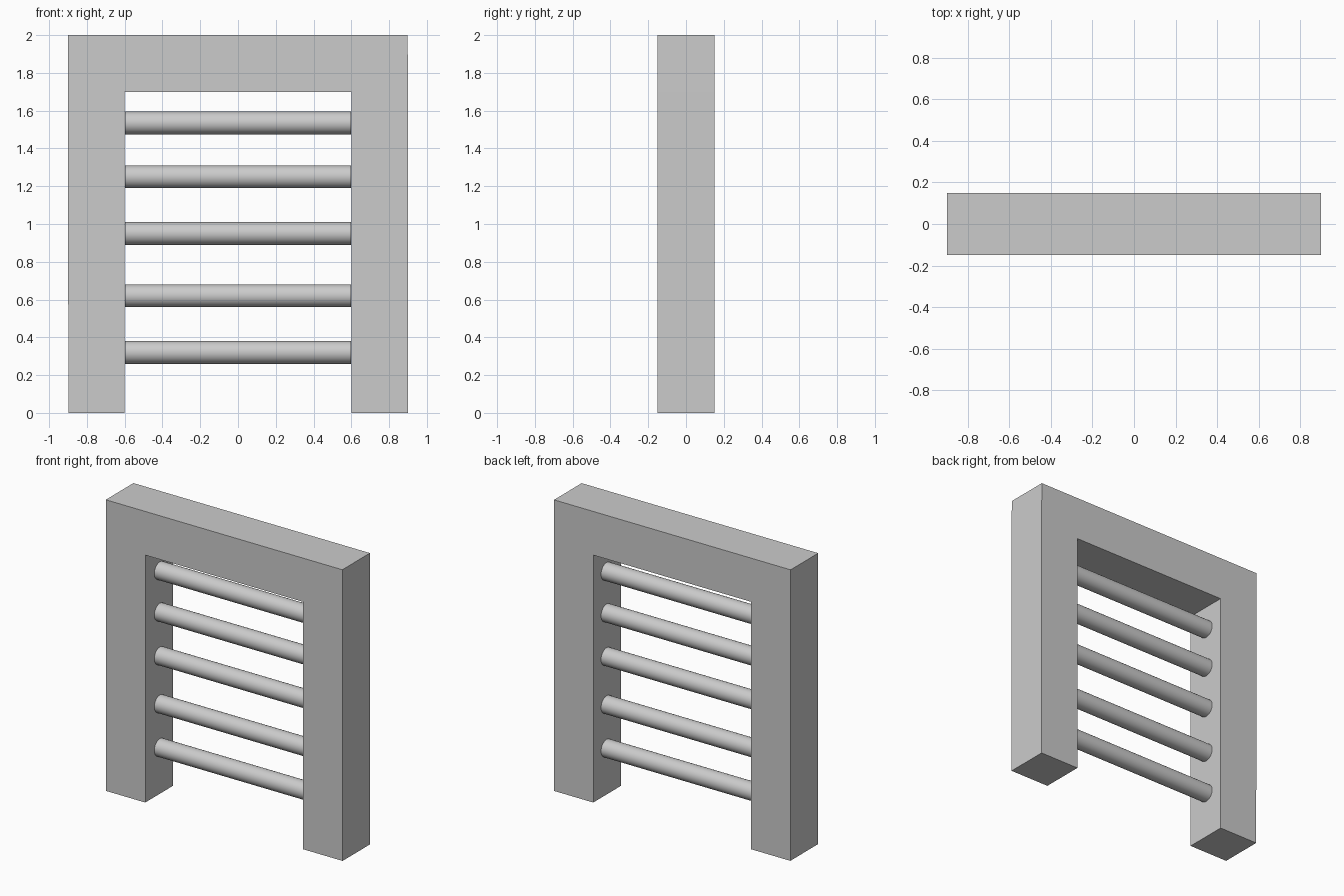
import bpy, bmesh, math

if "Cube" in bpy.data.objects:
    bpy.data.objects.remove(bpy.data.objects["Cube"])

DEPTH = 0.30
BAR_RADIUS = 0.06
BAR_HEIGHTS = [0.32, 0.62, 0.95, 1.25, 1.535]


def make_object(name, bm):
    mesh = bpy.data.meshes.new(name)
    bm.to_mesh(mesh)
    bm.free()
    obj = bpy.data.objects.new(name, mesh)
    bpy.context.collection.objects.link(obj)
    return obj


# Frame: two posts and a top beam as one extruded profile (x, z)
profile = [(-0.898, 0), (-0.6, 0), (-0.6, 1.7), (0.6, 1.7), (0.6, 0),
           (0.9, 0), (0.9, 1.7), (0.898, 2), (-0.9, 2), (-0.9, 1.7)]
bm = bmesh.new()
face = bm.faces.new([bm.verts.new((x, -DEPTH / 2, z)) for x, z in profile])
side = bmesh.ops.extrude_face_region(bm, geom=[face], use_keep_orig=True)
moved = [g for g in side["geom"] if isinstance(g, bmesh.types.BMVert)]
bmesh.ops.translate(bm, verts=moved, vec=(0, DEPTH, 0))
bmesh.ops.recalc_face_normals(bm, faces=bm.faces)
make_object("frame", bm)

# Round crossbars between the posts
for i, z in enumerate(BAR_HEIGHTS, 1):
    bpy.ops.mesh.primitive_cylinder_add(
        vertices=32, radius=BAR_RADIUS, depth=1.198,
        location=(0, 0.007, z), rotation=(0, math.pi / 2, 0))
    bar = bpy.context.object
    bar.name = f"crossbar_{i}"
    bpy.ops.object.shade_smooth_by_angle(angle=math.radians(30))
